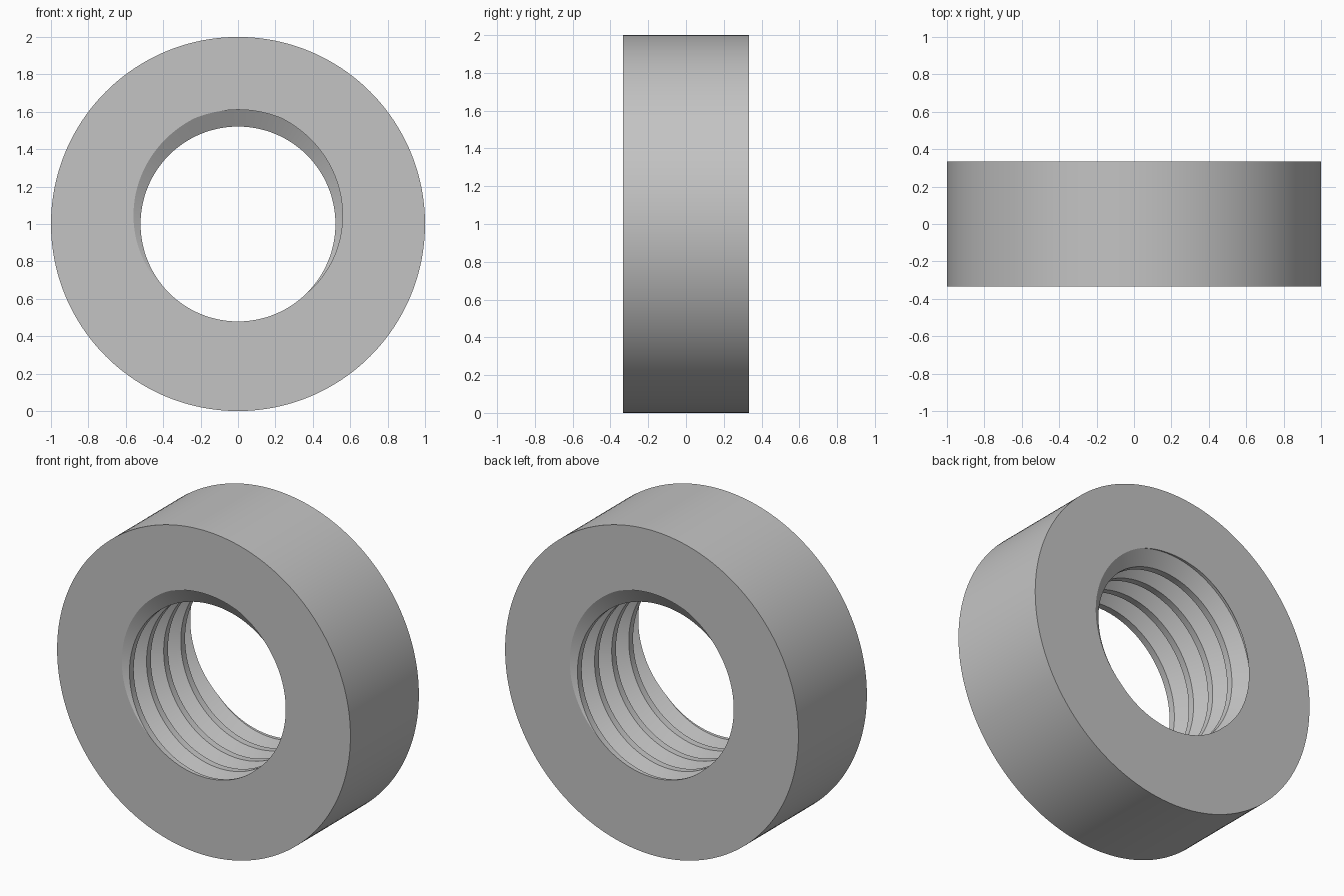
import bpy
import bmesh
from math import sin, cos, pi, radians

cube = bpy.data.objects.get("Cube")
if cube:
    bpy.data.objects.remove(cube, do_unlink=True)

OUTER = 1.0            # outside radius
HALF = 1 / 3           # half of the width
MINOR, MAJOR = 0.521, 0.611
PITCH = HALF / 2       # four full turns across the width
STEPS = 192

# Thread profile in fractions of a pitch from the middle of a groove
ROOT_EDGE = 1 / 16
CREST_EDGE = 3 / 8
BREAKS = (-CREST_EDGE, -ROOT_EDGE, ROOT_EDGE, CREST_EDGE)


def bore_radius(turn, y):
    """Radius of the threaded bore at a given turn fraction and depth."""
    t = (y + HALF) / PITCH - turn
    d = abs(t - round(t))
    f = (d - ROOT_EDGE) / (CREST_EDGE - ROOT_EDGE)
    return MAJOR + (MINOR - MAJOR) * min(max(f, 0), 1)


def section(turn):
    """Closed radial cross-section: outer wall, end faces and thread."""
    depths = [-HALF]
    for k in range(-2, 6):
        for b in BREAKS:
            y = -HALF + PITCH * (turn + k + b)
            depths.append(min(max(y, -HALF), HALF))
    depths.append(HALF)
    return [(OUTER, HALF), (OUTER, -HALF)] + [(bore_radius(turn, y), y) for y in depths]


# Threaded ring: sweep the section clockwise from the top
bm = bmesh.new()
columns = []
for i in range(STEPS + 1):
    turn = i / STEPS
    a = 2 * pi * turn
    columns.append([bm.verts.new((r * sin(a), y, 1 + r * cos(a)))
                    for r, y in section(turn)])
for c, d in zip(columns, columns[1:]):
    for j in range(len(c)):
        n = (j + 1) % len(c)
        bm.faces.new((c[j], c[n], d[n], d[j]))
bmesh.ops.remove_doubles(bm, verts=bm.verts[:], dist=1e-5)
bmesh.ops.recalc_face_normals(bm, faces=bm.faces[:])

mesh = bpy.data.meshes.new("threaded_ring")
bm.to_mesh(mesh)
bm.free()
ring = bpy.data.objects.new("threaded_ring", mesh)
bpy.context.collection.objects.link(ring)

# Plain grey metal
grey = bpy.data.materials.new("grey_metal")
grey.use_nodes = True
colour = (0.55, 0.55, 0.55, 1)
grey.diffuse_color = colour
grey.node_tree.nodes["Principled BSDF"].inputs["Base Color"].default_value = colour
mesh.materials.append(grey)

# Smooth round walls, crisp edges
bpy.ops.object.select_all(action="DESELECT")
ring.select_set(True)
bpy.context.view_layer.objects.active = ring
bpy.ops.object.shade_smooth_by_angle(angle=radians(20))
